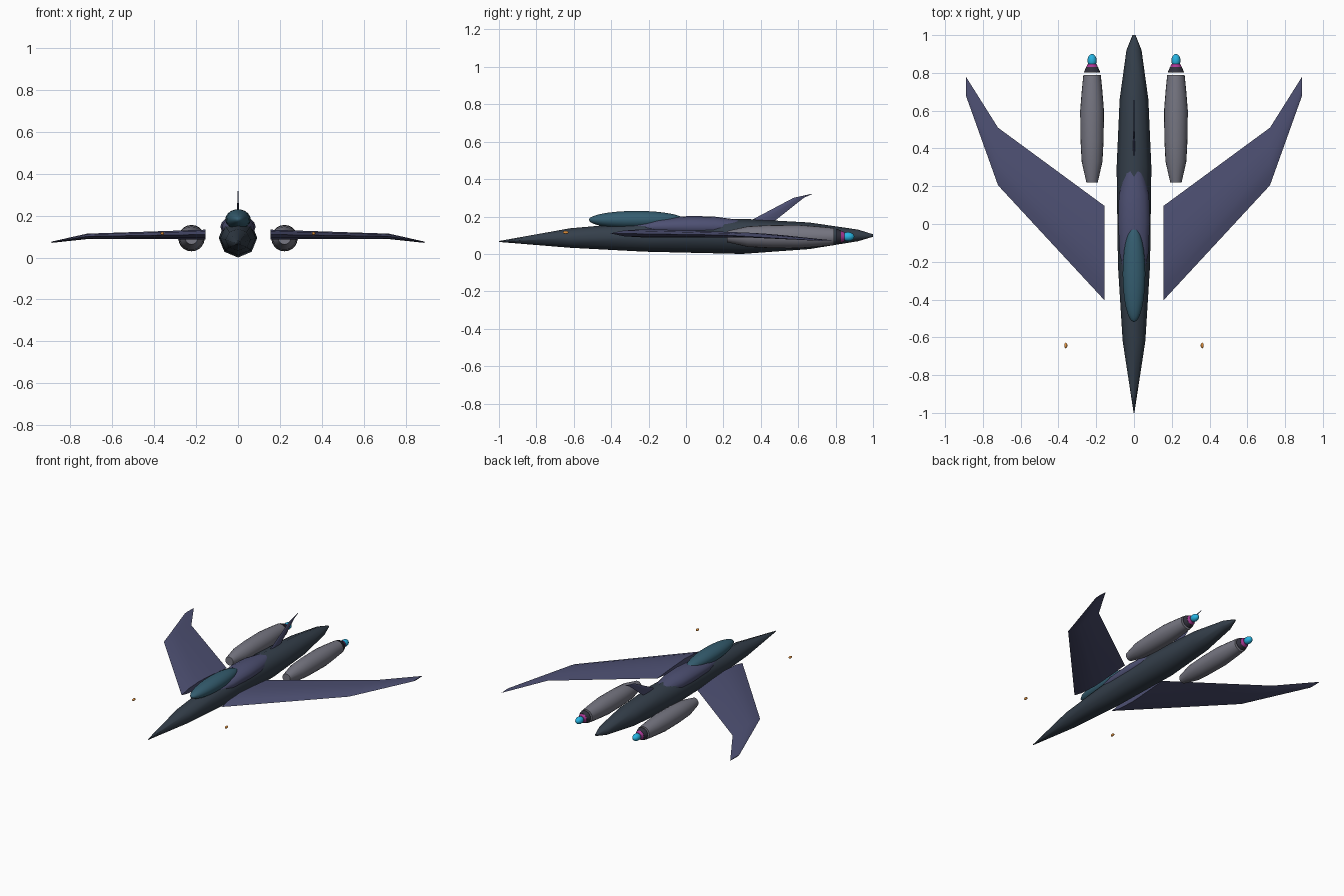
import bpy, bmesh, math

if "Cube" in bpy.data.objects:
    bpy.data.objects.remove(bpy.data.objects["Cube"])

def material(name, rgb):
    m = bpy.data.materials.new(name)
    m.diffuse_color = (*rgb, 1)
    m.use_nodes = True
    m.node_tree.nodes["Principled BSDF"].inputs["Base Color"].default_value = m.diffuse_color
    return m

HULL = material("hull_dark", (0.035, 0.05, 0.07))
WING = material("wing_purple", (0.075, 0.08, 0.17))
GLASS = material("canopy_teal", (0.035, 0.11, 0.16))
GREY = material("nacelle_grey", (0.18, 0.18, 0.22))
DARK = material("nozzle_dark", (0.03, 0.03, 0.045))
PINK = material("ring_pink", (0.4, 0.04, 0.3))
BLUE = material("exhaust_blue", (0.02, 0.45, 0.75))
ORANGE = material("light_orange", (0.8, 0.3, 0.05))

def loft(name, rings, mat, angle=40):
    """Skin a list of equal-length point rings and cap both ends."""
    bm = bmesh.new()
    vs = [[bm.verts.new(p) for p in r] for r in rings]
    n = len(rings[0])
    for a, b in zip(vs, vs[1:]):
        for i in range(n):
            j = (i + 1) % n
            bm.faces.new((a[i], a[j], b[j], b[i]))
    bm.faces.new(vs[0])
    bm.faces.new(vs[-1])
    bmesh.ops.recalc_face_normals(bm, faces=bm.faces)
    me = bpy.data.meshes.new(name)
    bm.to_mesh(me)
    bm.free()
    ob = bpy.data.objects.new(name, me)
    bpy.context.collection.objects.link(ob)
    me.materials.append(mat)
    bpy.context.view_layer.objects.active = ob
    bpy.ops.object.select_all(action='DESELECT')
    ob.select_set(True)
    bpy.ops.object.shade_smooth_by_angle(angle=math.radians(angle))
    return ob

def ring(y, rx, z0, z1, n, x=0):
    """Ellipse across the y axis between heights z0 and z1."""
    return [(x + rx * math.cos(2 * math.pi * i / n), y,
             (z0 + z1) / 2 + (z1 - z0) / 2 * math.sin(2 * math.pi * i / n))
            for i in range(n)]

def ellipsoid(name, loc, radii, mat):
    bpy.ops.mesh.primitive_uv_sphere_add(segments=24, ring_count=14, location=loc)
    ob = bpy.context.object
    ob.name = name
    ob.scale = radii
    ob.data.materials.append(mat)
    bpy.ops.object.shade_smooth()

# Fuselage: eight-sided, pointed at both ends
body = [(-1, .002, .064, .069), (-.62, .06, .033, .137), (-.22, .085, .012, .172),
        (.3, .092, 0, .188), (.66, .076, .026, .168), (.92, .04, .068, .13),
        (1, .008, .092, .105)]
loft("fuselage", [ring(*s, 8) for s in body], HULL, 60)

# Raised spine behind the canopy
spine = [(-.28, .05, .11, .165), (-.15, .077, .10, .19), (.02, .084, .09, .203),
         (.15, .08, .09, .20), (.31, .045, .10, .178)]
loft("spine", [ring(*s, 16) for s in spine], WING)
ellipsoid("canopy", (0, -.265, .182), (.06, .255, .048), GLASS)

# Lens-shaped section used for wings and fin: (chord fraction, thickness fraction)
LENS = [(0, 0), (.15, .7), (.4, 1), (.7, .6), (1, 0), (.7, -.6), (.4, -1), (.15, -.7)]

# Wings: x, leading y, trailing y, mid z, half thickness
stations = [(.155, -.405, .095, .110, .023), (.72, .205, .51, .101, .013),
            (.89, .68, .78, .073, .003)]
for side, s in (("left", -1), ("right", 1)):
    loft("wing_" + side, [[(s * x, a + (b - a) * c, z + t * h) for c, t in LENS]
                          for x, a, b, z, h in stations], WING)

# Tail fin: z, leading y, trailing y, half thickness
fin = [(.165, .32, .46, .005), (.30, .575, .63, .003), (.32, .665, .675, .001)]
loft("tail_fin", [[(t * h, a + (b - a) * c, z) for c, t in LENS]
                  for z, a, b, h in fin], WING)

# Engine nacelles with nozzle, ring, glow and separate nose lights
profile = [(.22, .03), (.33, .055), (.44, .061), (.6, .063), (.7, .055), (.79, .046)]
for side, s in (("left", -1), ("right", 1)):
    x, z = s * .222, .0925
    def tube(part, pts, mat):
        loft(part + "_" + side, [ring(y, r, z - r, z + r, 20, x) for y, r in pts], mat)
    tube("nacelle", profile, GREY)
    tube("nozzle", [(.803, .043), (.83, .032)], DARK)
    tube("nozzle_ring", [(.83, .031), (.848, .023)], PINK)
    ellipsoid("exhaust_" + side, (x, .866, z), (.024, .034, .024), BLUE)
    ellipsoid("nose_light_" + side, (s * .361, -.643, .115), (.008, .015, .008), ORANGE)
